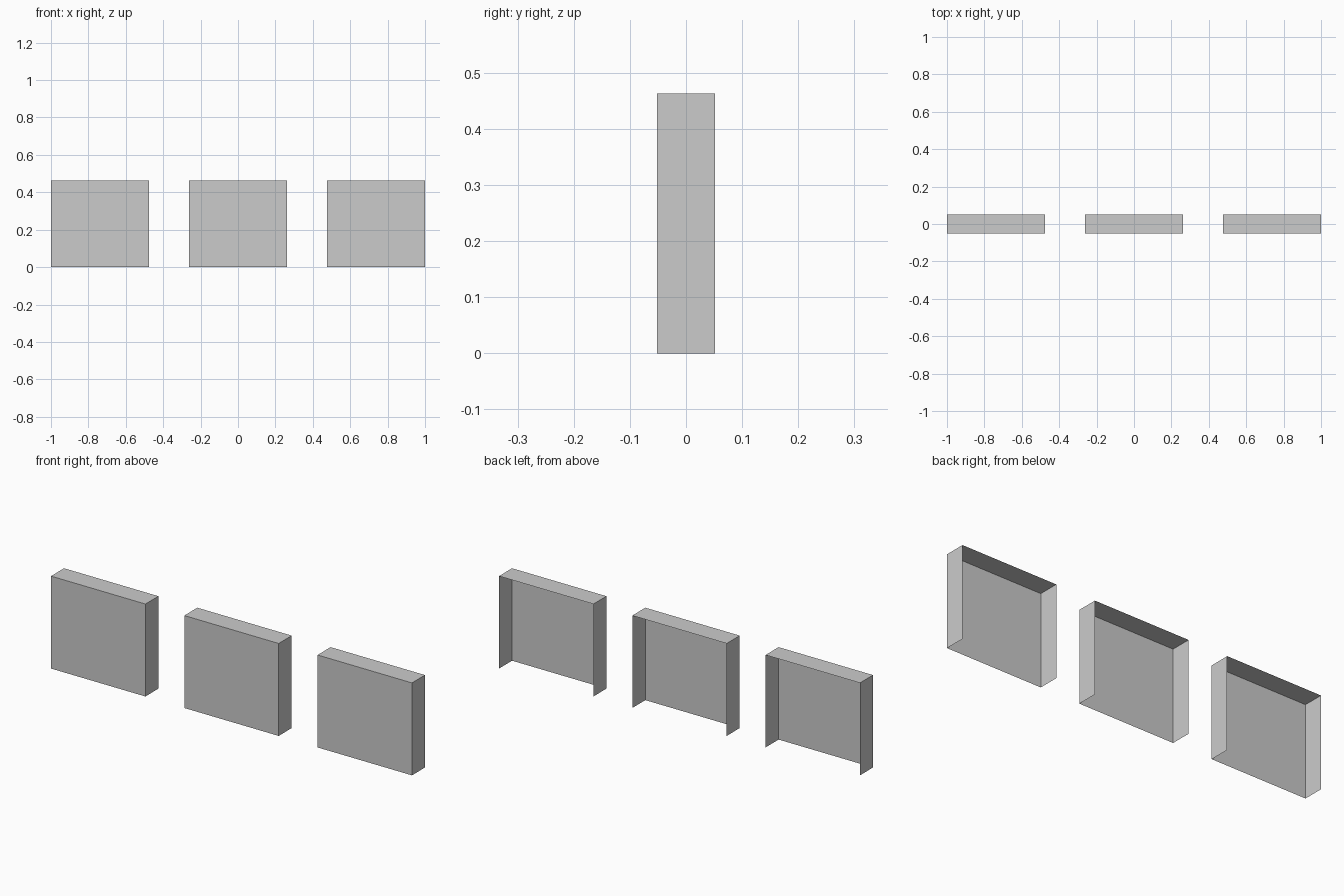
import bpy, bmesh
from mathutils import Vector

if "Cube" in bpy.data.objects:
    bpy.data.objects.remove(bpy.data.objects["Cube"])

WIDTH, DEPTH, HEIGHT = 0.523, 0.103, 0.463
SPACING = 1 - WIDTH / 2


def open_panel(name, x):
    """Thin sheet box, open at the back and underneath."""
    bm = bmesh.new()
    bmesh.ops.create_cube(bm, size=1)
    bm.normal_update()
    removed = [f for f in bm.faces if f.normal.y > 0.5 or f.normal.z < -0.5]
    bmesh.ops.delete(bm, geom=removed, context='FACES')
    bmesh.ops.scale(bm, vec=Vector((WIDTH, DEPTH, HEIGHT)), verts=bm.verts)
    bmesh.ops.translate(bm, vec=Vector((0, 0, HEIGHT / 2)), verts=bm.verts)
    mesh = bpy.data.meshes.new(name)
    bm.to_mesh(mesh)
    bm.free()
    obj = bpy.data.objects.new(name, mesh)
    obj.location.x = x
    bpy.context.collection.objects.link(obj)


# Three identical panels in a row
for name, side in (("left_panel", -1), ("middle_panel", 0), ("right_panel", 1)):
    open_panel(name, side * SPACING)
